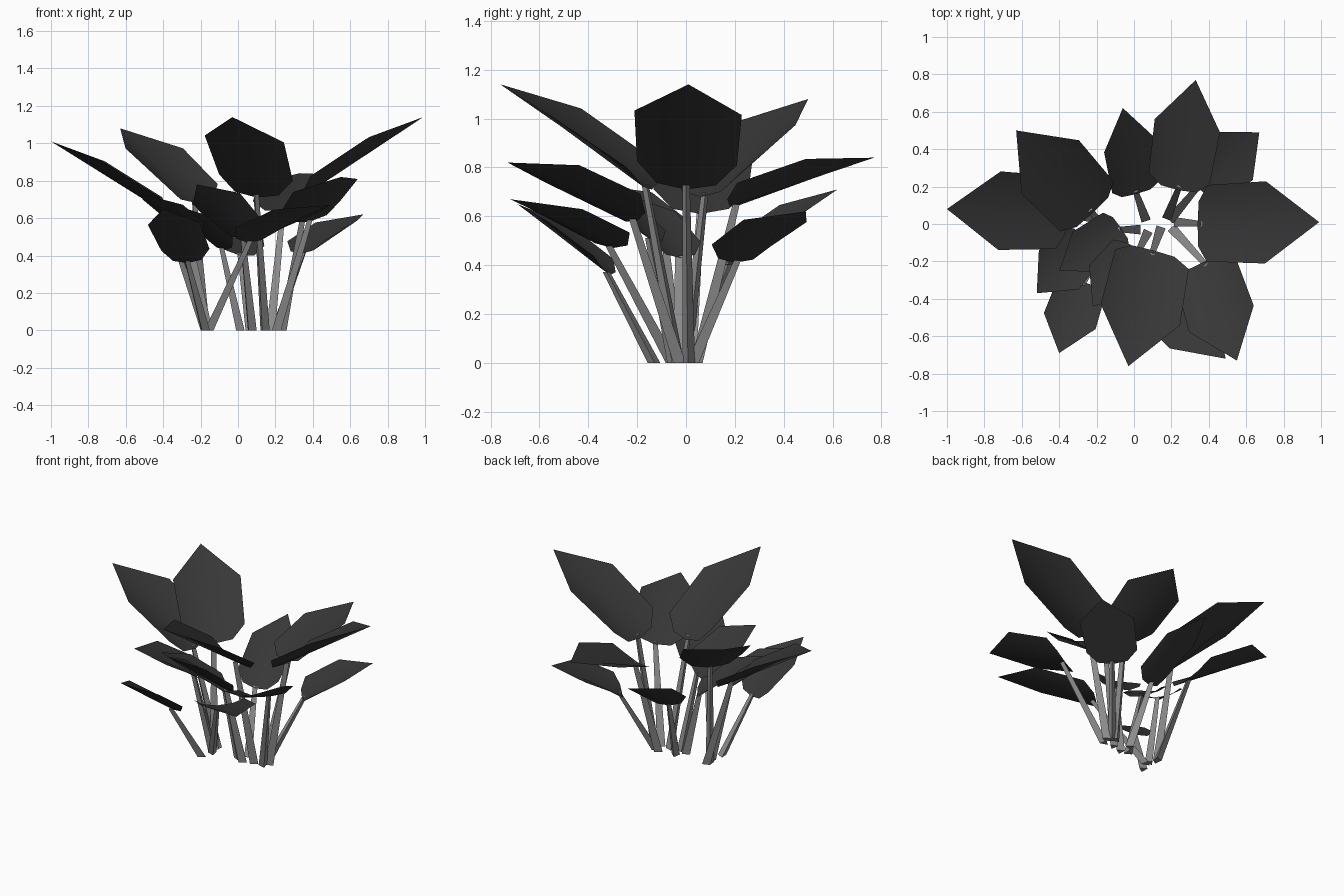
import bpy, bmesh, math
from mathutils import Vector, Quaternion

cube = bpy.data.objects.get("Cube")
if cube:
    bpy.data.objects.remove(cube, do_unlink=True)


def material(name, color):
    mat = bpy.data.materials.new(name)
    mat.use_nodes = True
    mat.diffuse_color = color
    shader = mat.node_tree.nodes["Principled BSDF"]
    shader.inputs["Base Color"].default_value = color
    shader.inputs["Roughness"].default_value = 0.9
    return mat


leaf_mat = material("dark_leaf", (0.038, 0.038, 0.038, 1))
stem_mat = material("grey_stem", (0.27, 0.27, 0.27, 1))


def make_object(name, bm, mat, smooth):
    mesh = bpy.data.meshes.new(name)
    for face in bm.faces:
        face.smooth = smooth
    bm.to_mesh(mesh)
    bm.free()
    mesh.materials.append(mat)
    obj = bpy.data.objects.new(name, mesh)
    bpy.context.collection.objects.link(obj)
    return obj


# Half outline of a blade: distance along midrib, share of half width, share of lift
HEEL, CORNER, SHOULDER = (0.02, 0.55, 0.25), (0.13, 0.93, 1), (0.61, 1, 1)


def leaf(name, tip, base, half_width, roll):
    """Folded blade: straight midrib with both edges raised."""
    rib = tip - base
    axis = rib.normalized()
    side = rib.cross(Vector((0, 0, 1))).normalized()
    side = Quaternion(axis, -roll) @ side
    lift = side.cross(axis) * half_width * 0.28
    bm = bmesh.new()
    foot, middle, end = [bm.verts.new(base + rib * t) for t in (0, 0.6, 1)]
    for sign in (1, -1):
        heel, corner, shoulder = [
            bm.verts.new(base + rib * t + side * sign * half_width * w + lift * h)
            for t, w, h in (HEEL, CORNER, SHOULDER)]
        for loop in ([foot, heel, middle], [heel, corner, shoulder, middle],
                     [middle, shoulder, end]):
            bm.faces.new(loop if sign > 0 else loop[::-1])
    return make_object(name, bm, leaf_mat, True)


def stem(name, root, top, sides=3):
    """Tapered three-sided stalk, flat side facing inward, cut flat on the ground."""
    lean = math.atan2(top.y - root.y, top.x - root.x)
    bm = bmesh.new()
    rings = []
    for centre, radius in ((root, 0.03), (top, 0.017)):
        ring = []
        for i in range(sides):
            a = lean + math.tau * i / sides
            ring.append(bm.verts.new(centre + Vector((math.cos(a), math.sin(a), 0)) * radius))
        rings.append(ring)
    low, high = rings
    for i in range(sides):
        j = (i + 1) % sides
        bm.faces.new((low[i], low[j], high[j], high[i]))
    bm.faces.new(low[::-1])
    bm.faces.new(high)
    return make_object(name, bm, stem_mat, False)


# name: leaf tip, leaf base, half width, roll, stem root on the ground
PLANT = {
    "left_large": ((.99, .01, 1.14), (.34, 0, .71), .22, .05, (.23, .01)),
    "right_large": ((-1, .08, 1.01), (-.36, .06, .61), .21, 0, (-.17, .02)),
    "back_right": ((-.63, .5, 1.08), (-.22, .06, .68), .21, 0, (-.18, 0)),
    "back_large": ((.33, .77, .84), (.24, .18, .64), .18, .15, (.18, .04)),
    "back_small": ((-.06, .62, .71), (.01, .16, .4), .145, -.2, (.06, .03)),
    "back_left": ((.67, .49, .62), (.34, .2, .41), .17, .03, (.2, .03)),
    "front_large": ((-.03, -.76, 1.14), (.1, -.14, .71), .22, .1, (.14, -.03)),
    "front_left": ((.55, -.73, .82), (.38, -.2, .58), .19, -.2, (.21, -.03)),
    "front_lower": ((.49, -.72, .67), (.05, -.3, .47), .17, .05, (-.15, -.06)),
    "front_right": ((-.4, -.69, .65), (-.27, -.31, .36), .145, -.05, (-.18, -.13)),
    "side_right": ((-.52, -.37, .73), (-.26, -.08, .52), .15, .1, (-.16, -.04)),
    "inner_right": ((-.4, -.25, .69), (-.07, -.02, .43), .13, 0, (.02, -.03)),
    "inner_front": ((-.22, -.44, .78), (.03, -.14, .5), .15, -.25, (.07, -.05)),
}

for part, (tip, base, width, roll, root) in PLANT.items():
    base = Vector(base)
    leaf(part + "_leaf", Vector(tip), base, width, roll)
    stem(part + "_stem", Vector((*root, 0)), base + (Vector(tip) - base) * 0.04)
